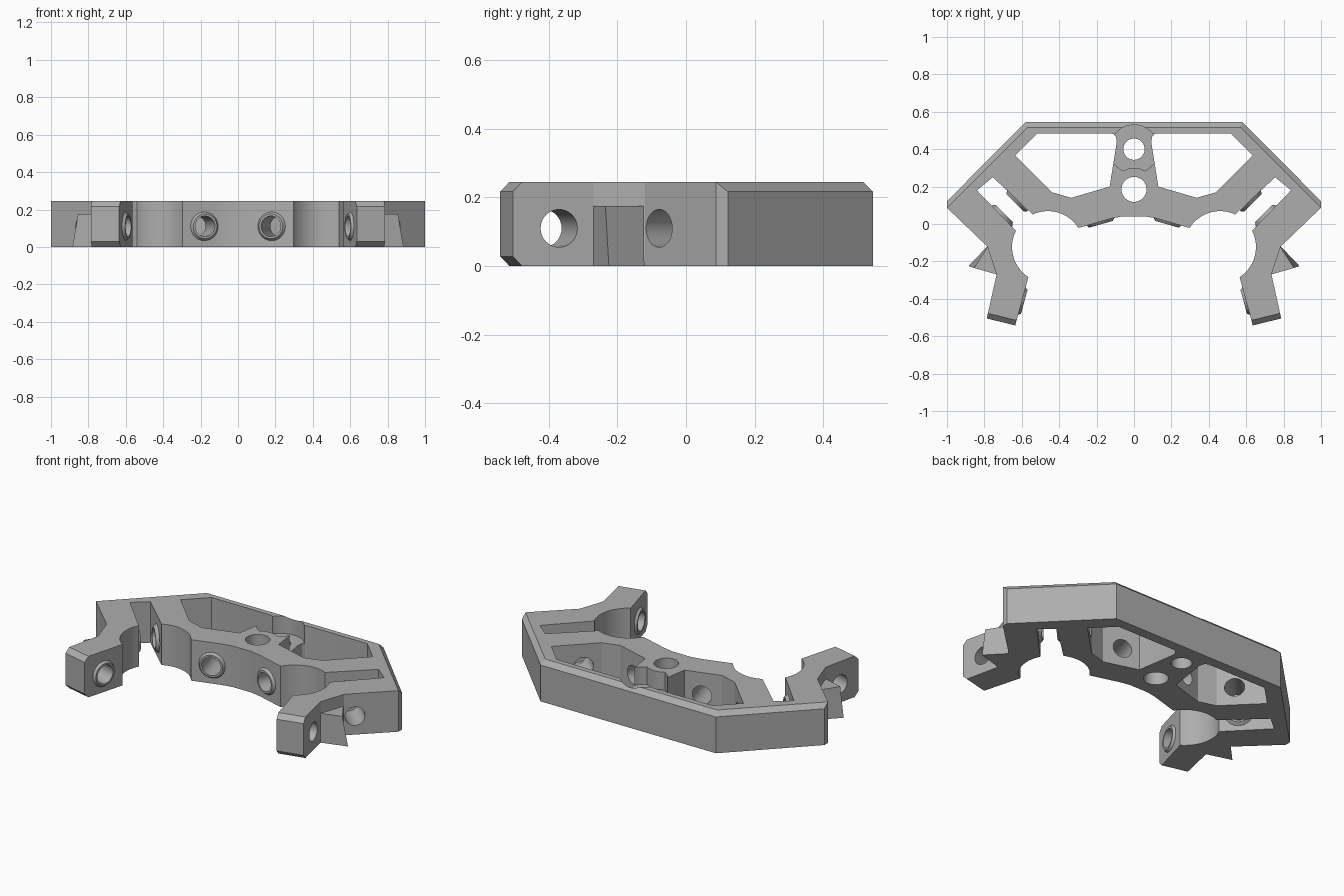
import bpy, bmesh
from math import cos, sin, radians, pi
from mathutils import Vector, Matrix

cube = bpy.data.objects.get("Cube")
if cube:
    bpy.data.objects.remove(cube, do_unlink=True)

HEIGHT = 0.245
HOLE_Z = 0.11
HOLE_R = 0.055

grey = bpy.data.materials.new("machined_grey")
grey.use_nodes = True
colour = (0.42, 0.42, 0.42, 1)
grey.diffuse_color = colour
grey.node_tree.nodes["Principled BSDF"].inputs["Base Color"].default_value = colour


def arc(cx, cy, r, start, end, steps=16):
    angles = [radians(start + (end - start) * i / steps) for i in range(steps + 1)]
    return [(cx + r * cos(a), cy + r * sin(a)) for a in angles]


def flip(points):
    return [(-x, y) for x, y in reversed(points)]


def finish(bm, name):
    bmesh.ops.recalc_face_normals(bm, faces=bm.faces)
    mesh = bpy.data.meshes.new(name)
    bm.to_mesh(mesh)
    bm.free()
    mesh.materials.append(grey)
    obj = bpy.data.objects.new(name, mesh)
    bpy.context.collection.objects.link(obj)
    return obj


def prism_mesh(points, z0, z1):
    bm = bmesh.new()
    face = bm.faces.new([bm.verts.new((x, y, z0)) for x, y in points])
    top = bmesh.ops.extrude_face_region(bm, geom=[face])["geom"]
    verts = [g for g in top if isinstance(g, bmesh.types.BMVert)]
    bmesh.ops.translate(bm, verts=verts, vec=(0, 0, z1 - z0))
    return bm


def prism(name, points, z0, z1):
    return finish(prism_mesh(points, z0, z1), name)


def select(obj):
    bpy.ops.object.select_all(action="DESELECT")
    obj.select_set(True)
    bpy.context.view_layer.objects.active = obj


def cut(target, cutter):
    mod = target.modifiers.new("cut", "BOOLEAN")
    mod.operation = "DIFFERENCE"
    mod.solver = "EXACT"
    mod.object = cutter
    select(target)
    bpy.ops.object.modifier_apply(modifier=mod.name)
    bpy.data.objects.remove(cutter, do_unlink=True)


def aim(x, y, direction):
    turn = Vector((*direction, 0)).to_track_quat("Z", "Y").to_matrix().to_4x4()
    return Matrix.Translation((x, y, HOLE_Z)) @ turn


def drill(x, y, direction, length):
    bm = bmesh.new()
    bmesh.ops.create_cone(bm, cap_ends=True, segments=32, radius1=HOLE_R,
                          radius2=HOLE_R, depth=length, matrix=aim(x, y, direction))
    return finish(bm, "drill")


def collar(name, x, y, direction):
    # Tapered ring standing proud around a bolt hole
    bm = bmesh.new()
    profile = [(HOLE_R, -0.004), (HOLE_R, 0.015), (0.066, 0.015), (0.08, -0.004)]
    verts = [bm.verts.new((r, 0, h)) for r, h in profile]
    edges = [bm.edges.new((verts[i], verts[(i + 1) % 4])) for i in range(4)]
    bmesh.ops.spin(bm, geom=verts + edges, cent=(0, 0, 0), axis=(0, 0, 1),
                   angle=2 * pi, steps=32, use_merge=True)
    bmesh.ops.remove_doubles(bm, verts=bm.verts, dist=0.0001)
    bm.transform(aim(x, y, direction))
    return finish(bm, name)


# Frame outline with clamp recesses, open slots and legs
half = [(0.58, 0.545), (1, 0.122), (1, 0.087), (0.785, -0.12), (0.735, -0.27),
        (0.787, -0.505), (0.635, -0.542)]
half += arc(0.46, -0.123, 0.192, -57, 27)
half += [(0.84, 0.18), (0.755, 0.25)]
half += arc(0.46, -0.123, 0.192, 65, 148)
half += [(0.12, 0.03), (0.06, 0.041)]
bm = prism_mesh(half + flip(half), 0, HEIGHT)

# Chamfers on the back rim and the leg tips
chamfered = []
for e in bm.edges:
    a, b = e.verts
    if abs(a.co.z - b.co.z) > 0.01:
        continue
    rim = min(a.co.y, b.co.y) > 0.11 and max(a.co.y, b.co.y) > 0.5 and a.co.z > 0.1
    if rim or max(a.co.y, b.co.y) < -0.5:
        chamfered.append(e)
bmesh.ops.bevel(bm, geom=chamfered, offset=0.028, segments=1, affect="EDGES")
frame = finish(bm, "frame")

# Window openings either side of the central strut
window = [(0.515, 0.485), (0.635, 0.365), (0.44, 0.17), (0.335, 0.14), (0.13, 0.2),
          (0.092, 0.44), (0.097, 0.467), (0.108, 0.48), (0.125, 0.485)]
cut(frame, prism("window_cutter", window, -0.1, 0.4))
cut(frame, prism("window_cutter", flip(window), -0.1, 0.4))

# Sunken seat around the rear hole, then both upright holes
seat = arc(0, 0.4, 0.13, -63.2, 243.2, 40) + arc(0, 0.185, 0.115, 120, 60, 12)
cut(frame, prism("seat_cutter", seat, 0.14, 0.4))
for y, r in ((0.4, 0.057), (0.185, 0.067)):
    cut(frame, prism("hole_cutter", arc(0, y, r, 0, 348.75, 31), -0.1, 0.4))

for side, s in (("left", 1), ("right", -1)):
    # Bolt holes through the front wall, the slot walls and the leg
    cut(frame, drill(s * 0.194, 0.062, (s * -0.275, -0.96), 0.34))
    cut(frame, drill(s * 0.67, 0.08, (s, -1), 0.6))
    cut(frame, drill(s * 0.68, -0.391, (s * 0.966, 0.259), 0.36))

    # Collars around the bolt holes
    collar(side + "_front_collar", s * 0.18, 0.013, (s * -0.275, -0.96))
    collar(side + "_slot_inner_collar", s * 0.625, 0.123, (s, -1))
    collar(side + "_slot_outer_collar", s * 0.705, 0.045, (-s, 1))
    collar(side + "_leg_collar", s * 0.601, -0.412, (s * -0.966, -0.259))

    # Pointed barb behind the leg, its tip drawn in towards the top
    barb = [(s * x, y) for x, y in ((0.775, -0.11), (0.885, -0.225), (0.733, -0.27))]
    bm = prism_mesh(barb, 0, 0.175)
    for v in bm.verts:
        if v.co.z > 0.1 and abs(v.co.x) > 0.85:
            v.co.x -= s * 0.03
            v.co.y -= 0.01
    finish(bm, side + "_barb")

# Smooth the round walls and keep the corners crisp
for obj in list(bpy.context.scene.objects):
    if obj.type == "MESH":
        select(obj)
        bpy.ops.object.shade_smooth_by_angle(angle=radians(25))
